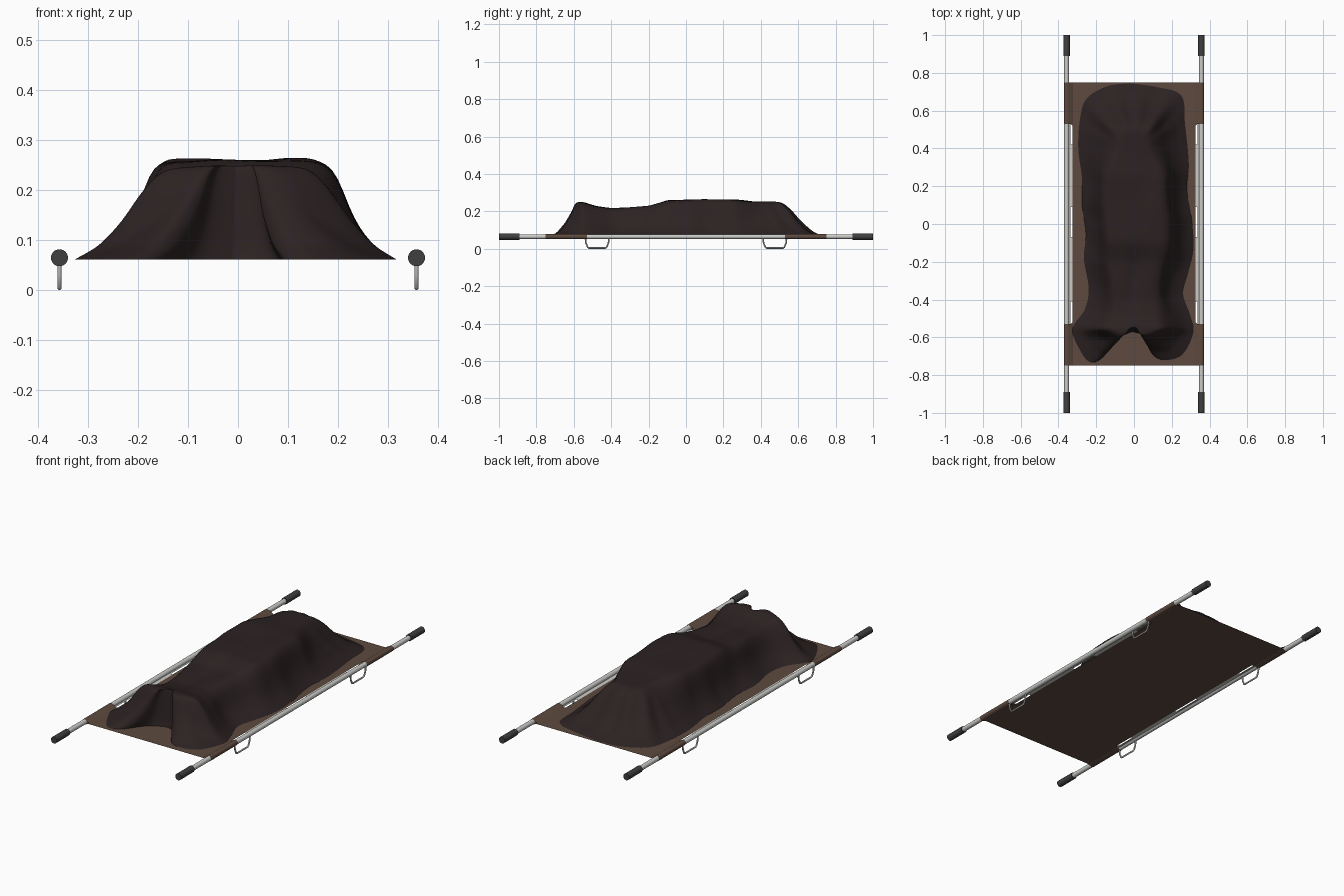
import bpy, bmesh, math
from mathutils import Vector, noise

cube = bpy.data.objects.get("Cube")
if cube:
    bpy.data.objects.remove(cube)


def material(name, r, g, b):
    m = bpy.data.materials.new(name)
    m.use_nodes = True
    m.diffuse_color = (r, g, b, 1)
    bsdf = m.node_tree.nodes["Principled BSDF"]
    bsdf.inputs["Base Color"].default_value = (r, g, b, 1)
    bsdf.inputs["Roughness"].default_value = 0.8
    return m


METAL = material("light_metal", 0.6, 0.6, 0.58)
RUBBER = material("dark_rubber", 0.05, 0.05, 0.05)
CANVAS = material("brown_canvas", 0.11, 0.068, 0.05)
CLOTH = material("dark_cloth", 0.025, 0.016, 0.016)

POLE_X, POLE_Z, BED_Z = 0.357, 0.065, 0.06


def finish(bm, name, mat, smooth=None):
    me = bpy.data.meshes.new(name)
    bm.to_mesh(me)
    bm.free()
    me.materials.append(mat)
    ob = bpy.data.objects.new(name, me)
    bpy.context.collection.objects.link(ob)
    if smooth:
        bpy.ops.object.select_all(action="DESELECT")
        ob.select_set(True)
        bpy.context.view_layer.objects.active = ob
        bpy.ops.object.shade_smooth_by_angle(angle=math.radians(smooth))


def rod(name, x, y0, y1, radius, mat):
    bpy.ops.mesh.primitive_cylinder_add(
        vertices=24, radius=radius, depth=abs(y1 - y0),
        location=(x, (y0 + y1) / 2, POLE_Z), rotation=(math.pi / 2, 0, 0))
    ob = bpy.context.object
    ob.name = name
    ob.data.materials.append(mat)
    bpy.ops.object.shade_smooth_by_angle(angle=math.radians(40))


def sleeve(name, side, y0, y1):
    # Canvas hem that rises from the bed and wraps around the pole
    r = 0.0137
    profile = [(0.322, BED_Z + 0.0005)]
    for i in range(15):
        a = math.radians(115 - i * 15)
        profile.append((POLE_X + r * math.cos(a), POLE_Z + r * math.sin(a)))
    profile.append((0.335, BED_Z - 0.0005))
    bm = bmesh.new()
    ends = [[bm.verts.new((side * x, y, z)) for x, z in profile] for y in (y0, y1)]
    for i in range(len(profile) - 1):
        bm.faces.new((ends[0][i], ends[0][i + 1], ends[1][i + 1], ends[1][i]))
    # Turn the wrap outward
    bm.normal_update()
    bm.faces.ensure_lookup_table()
    if bm.faces[1].normal.z < 0:
        bmesh.ops.reverse_faces(bm, faces=bm.faces)
    finish(bm, name, CANVAS, 50)


def flat(name, polygons, mat):
    bm = bmesh.new()
    for poly in polygons:
        f = bm.faces.new([bm.verts.new((x, y, BED_Z)) for x, y in poly])
        f.normal_update()
        if f.normal.z < 0:
            f.normal_flip()
    finish(bm, name, mat)


def rect(x0, x1, y0, y1):
    return [(x0, y0), (x1, y0), (x1, y1), (x0, y1)]


def wire_leg(name, x, y):
    cu = bpy.data.curves.new(name, "CURVE")
    cu.dimensions = "3D"
    cu.bevel_depth = 0.0042
    cu.bevel_resolution = 2
    sp = cu.splines.new("POLY")
    path = [(-0.064, 0.065), (-0.06, 0.03), (-0.05, 0.008), (-0.044, 0.0042)]
    path += [(-a, b) for a, b in reversed(path)]
    sp.points.add(len(path) - 1)
    for p, (a, b) in zip(sp.points, path):
        p.co = (x, y + a, b, 1)
    cu.materials.append(METAL)
    ob = bpy.data.objects.new(name, cu)
    bpy.context.collection.objects.link(ob)


# Poles, grips, sleeves, legs and side strips
for side, label in ((1, "left"), (-1, "right")):
    x = side * POLE_X
    rod(label + "_pole", x, -0.9, 0.9, 0.0125, METAL)
    for end, where in ((-1, "front"), (1, "back")):
        rod(f"{where}_{label}_grip", x, end * 0.89, end, 0.017, RUBBER)
        sleeve(f"{where}_{label}_sleeve", side, end * 0.53, end * 0.75)
        wire_leg(f"{where}_{label}_leg", x, end * 0.475)
    flat(label + "_side_strip",
         [rect(side * 0.336, side * 0.355, -0.53, 0.53),
          rect(side * 0.325, side * 0.336, 0.09, 0.42),
          rect(side * 0.325, side * 0.336, -0.41, -0.07)], METAL)

# Canvas bed, narrower between the sleeves
half = [(0.335, -0.75), (0.335, -0.53), (0.325, -0.52),
        (0.325, 0.52), (0.335, 0.53), (0.335, 0.75)]
flat("canvas_bed", [half + [(-x, y) for x, y in reversed(half)]], CANVAS)


# Draped cloth: hem outline on each side, from head to foot notch
LEFT = [(-0.02, 0.745), (0.12, 0.725), (0.25, 0.68), (0.27, 0.53), (0.29, 0.32),
        (0.28, 0.185), (0.305, 0.03), (0.315, -0.13), (0.285, -0.265), (0.26, -0.37),
        (0.295, -0.476), (0.315, -0.57), (0.257, -0.69), (0.16, -0.72), (0.095, -0.685),
        (0.075, -0.6), (-0.01, -0.57)]
RIGHT = [(-0.02, 0.745), (-0.14, 0.73), (-0.25, 0.665), (-0.285, 0.56), (-0.295, 0.4),
         (-0.275, 0.24), (-0.275, 0.1), (-0.255, -0.05), (-0.265, -0.185), (-0.24, -0.34),
         (-0.26, -0.45), (-0.325, -0.555), (-0.29, -0.66), (-0.235, -0.73), (-0.17, -0.71),
         (-0.09, -0.61), (-0.01, -0.57)]
# Ridge height and flat share of the width along the body
RIDGE = [(-0.75, 0.24), (-0.55, 0.245), (-0.48, 0.225), (-0.4, 0.215), (-0.2, 0.225),
         (-0.1, 0.257), (0.25, 0.26), (0.35, 0.25), (0.5, 0.25), (0.75, 0.245)]
PLATEAU = [(-0.7, 0.12), (-0.61, 0.15), (-0.56, 0.42), (-0.45, 0.38), (-0.25, 0.38),
           (-0.08, 0.5), (0.26, 0.5), (0.4, 0.25), (0.75, 0.2)]
# Fall of the cloth: tent-like at the ends, steeper along the body
TENT = [(0, 1), (0.12, 0.95), (0.3, 0.74), (0.5, 0.43), (0.75, 0.15), (1, 0)]
BODY = [(0, 1), (0.2, 0.94), (0.32, 0.78), (0.44, 0.48), (0.6, 0.26), (0.8, 0.1), (1, 0)]


def table(points, v):
    v = min(max(v, points[0][0]), points[-1][0])
    for (a, fa), (b, fb) in zip(points, points[1:]):
        if v <= b:
            return fa + (fb - fa) * (v - a) / (b - a)


def along(points, v):
    # Smooth curve through the hem points
    pos = v * (len(points) - 1)
    i = min(int(pos), len(points) - 2)
    k = pos - i
    a, b, c, d = (Vector(points[min(max(j, 0), len(points) - 1)]) for j in range(i - 1, i + 3))
    return (b * 2 + (c - a) * k + (a * 2 - b * 5 + c * 4 - d) * k * k
            + (b * 3 - a - c * 3 + d) * k ** 3) / 2


def cloth_height(x, y, t):
    shoulder = table(PLATEAU, y)
    u = (t - shoulder) / (1 - shoulder)
    body = table([(-0.5, 0), (-0.38, 1), (0.26, 1), (0.4, 0)], y)
    p = table(TENT, u) * (1 - body) + table(BODY, u) * body
    z = BED_Z + 0.002 + (table(RIDGE, y) - BED_Z) * p
    # Hollow between the legs
    legs = max(0, 1 - abs(y + 0.28) / 0.22)
    z -= 0.012 * legs * math.exp(-(x / 0.035) ** 2)
    # Folds fan out at the head and hang down the sides
    slope = 4 * p * (1 - p)
    if y > 0.42:
        wave = math.sin(15 * math.atan2(x, y - 0.36)) * min(1, (y - 0.42) / 0.08)
    else:
        wave = math.sin(24 * y + 2 * math.sin(7 * y) + (1 if x > 0 else 3))
        wave *= min(1, (0.42 - y) / 0.08, max(0, (y + 0.55) / 0.1))
    z += 0.008 * slope * wave
    z += 0.007 * p * noise.noise(Vector((x * 9, y * 5, 1.7)))
    return max(z, BED_Z + 0.002)


ROWS, STEPS = 160, 28
bm = bmesh.new()
grid = []
for r in range(ROWS + 1):
    hems = along(RIGHT, r / ROWS), along(LEFT, r / ROWS)
    spine = Vector((0, min(max((hems[0].y + hems[1].y) / 2, -0.53), 0.42)))
    row = []
    for s in range(-STEPS, STEPS + 1):
        t = abs(s) / STEPS
        q = spine.lerp(hems[s > 0], t)
        row.append(bm.verts.new((q.x, q.y, cloth_height(q.x, q.y, t))))
    grid.append(row)
for top, low in zip(grid, grid[1:]):
    for i in range(2 * STEPS):
        bm.faces.new((top[i], low[i], low[i + 1], top[i + 1]))
bmesh.ops.remove_doubles(bm, verts=bm.verts, dist=0.0004)
for _ in range(4):
    inner = [v for v in bm.verts if not v.is_boundary]
    bmesh.ops.smooth_vert(bm, verts=inner, factor=0.5, use_axis_z=True)
bmesh.ops.recalc_face_normals(bm, faces=bm.faces)
if sum(f.normal.z for f in bm.faces) < 0:
    bmesh.ops.reverse_faces(bm, faces=bm.faces)
finish(bm, "draped_cloth", CLOTH, 80)
